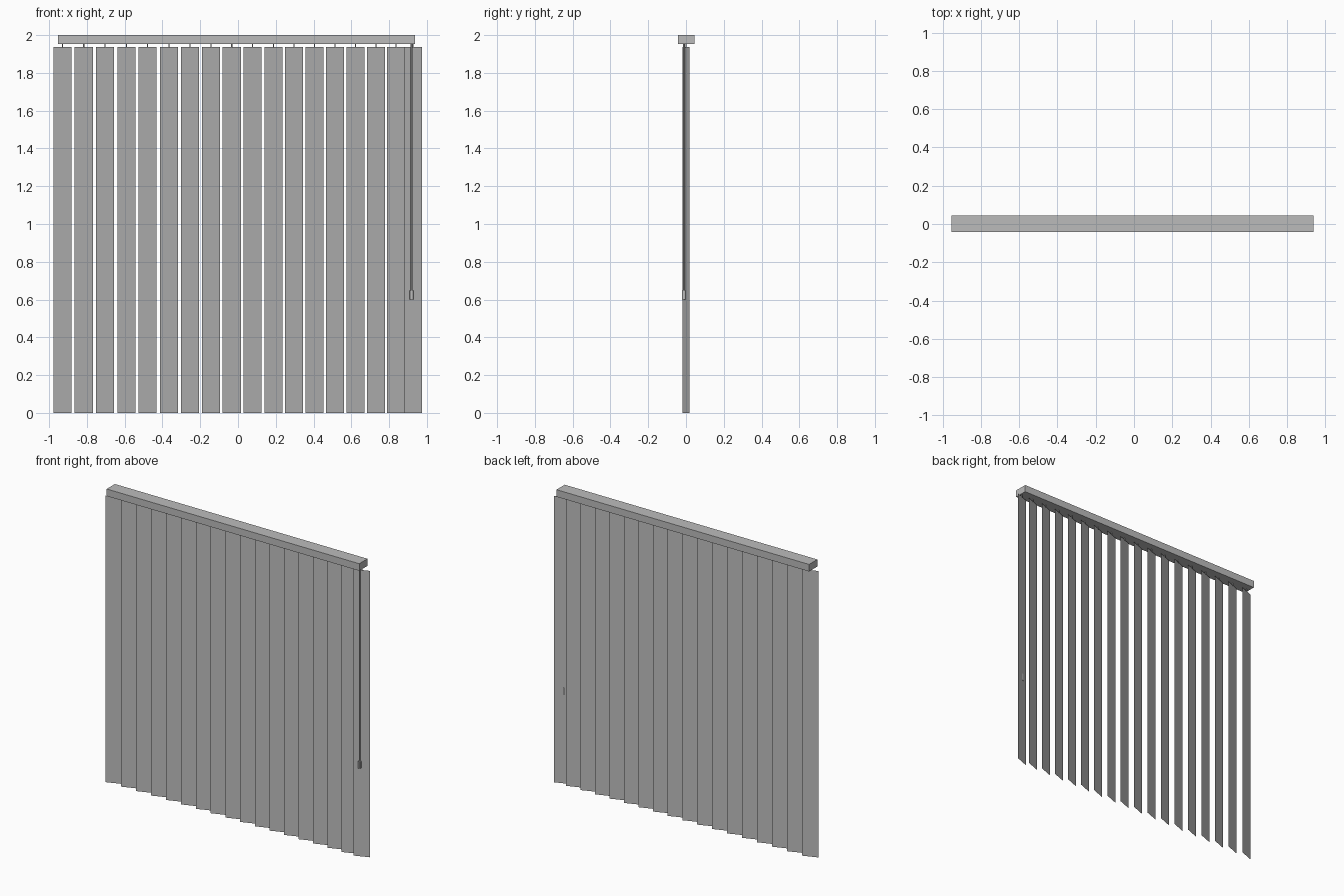
import bpy
from mathutils import Vector

cube = bpy.data.objects.get("Cube")
if cube:
    bpy.data.objects.remove(cube, do_unlink=True)

grey = bpy.data.materials.new("plain_grey")
grey.use_nodes = True
grey.diffuse_color = (0.5, 0.5, 0.5, 1)
grey.node_tree.nodes["Principled BSDF"].inputs["Base Color"].default_value = (0.5, 0.5, 0.5, 1)


def finish(obj, name):
    obj.name = name
    obj.data.materials.append(grey)
    return obj


def box(name, low, high):
    low, high = Vector(low), Vector(high)
    bpy.ops.mesh.primitive_cube_add(size=1, location=(low + high) / 2)
    obj = bpy.context.object
    obj.scale = high - low
    return finish(obj, name)


def rod(name, x, y, bottom, top, radius, sides=12):
    bpy.ops.mesh.primitive_cylinder_add(vertices=sides, radius=radius, depth=top - bottom,
                                        location=(x, y, (bottom + top) / 2))
    bpy.ops.object.shade_smooth_by_angle()
    return finish(bpy.context.object, name)


# Head rail
RAIL_BOTTOM = 1.952
box("head_rail", (-0.953, -0.043, RAIL_BOTTOM), (0.938, 0.045, 2))

# Hanging slats: thin sheets, all turned the same way
COUNT, WIDTH, SWING, SLAT_TOP = 18, 0.096, 0.018, 1.938
for i in range(COUNT):
    # Spacing tightens slightly along the rail; the end slat sits close
    left = -0.978 + 0.1138 * i - 0.00021 * i * i if i < COUNT - 1 else 0.879
    right = left + WIDTH
    mesh = bpy.data.meshes.new("slat")
    mesh.from_pydata([(left, -SWING, 0), (right, SWING, 0),
                      (right, SWING, SLAT_TOP), (left, -SWING, SLAT_TOP)],
                     [], [(0, 1, 2, 3)])
    slat = bpy.data.objects.new("slat", mesh)
    bpy.context.collection.objects.link(slat)
    finish(slat, f"slat_{i + 1}")
    # Hook joining the slat to the rail
    rod(f"hook_{i + 1}", (left + right) / 2, 0, SLAT_TOP - 0.004, RAIL_BOTTOM, 0.003, 8)

# Control wand with its grip
rod("wand", 0.919, -0.011, 0.64, RAIL_BOTTOM, 0.005)
rod("wand_grip", 0.919, -0.011, 0.6, 0.647, 0.01)
